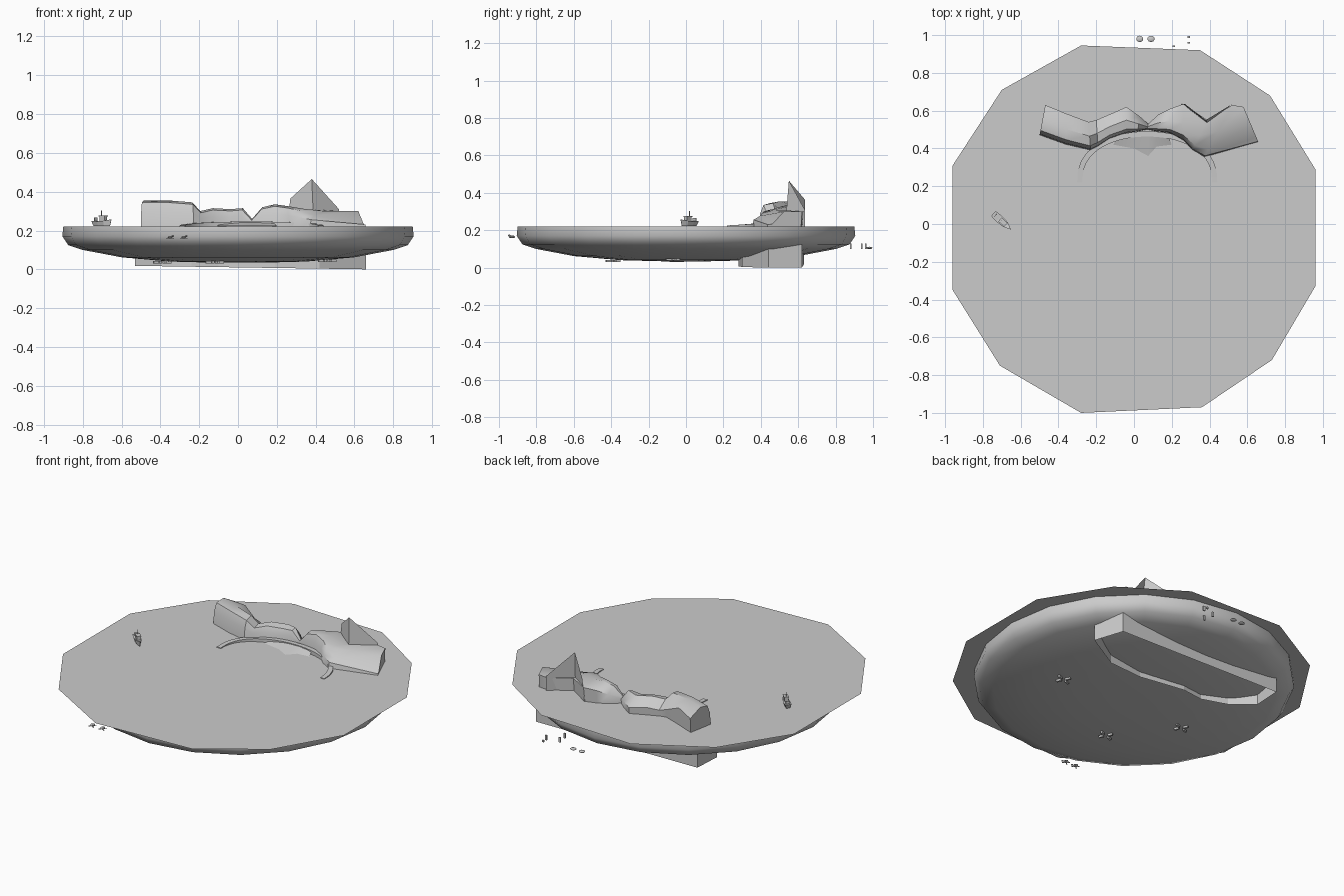
import bpy, bmesh, math
from math import sin, cos, pi
from mathutils import Vector, Matrix

cube = bpy.data.objects.get("Cube")
if cube:
    bpy.data.objects.remove(cube, do_unlink=True)

grey = bpy.data.materials.new("stone_grey")
grey.use_nodes = True
grey.diffuse_color = (0.6, 0.6, 0.6, 1)
grey.node_tree.nodes["Principled BSDF"].inputs["Base Color"].default_value = (0.6, 0.6, 0.6, 1)


def finish(name, bm, smooth=None, recalc=True):
    if recalc:
        bmesh.ops.recalc_face_normals(bm, faces=bm.faces)
    mesh = bpy.data.meshes.new(name)
    bm.to_mesh(mesh)
    bm.free()
    mesh.materials.append(grey)
    ob = bpy.data.objects.new(name, mesh)
    bpy.context.scene.collection.objects.link(ob)
    if smooth:
        bpy.ops.object.select_all(action='DESELECT')
        ob.select_set(True)
        bpy.context.view_layer.objects.active = ob
        bpy.ops.object.shade_smooth_by_angle(angle=math.radians(smooth))
    return ob


def bridge(bm, rows, closed=False):
    """Quads between successive rows of vertices."""
    for a, b in zip(rows, rows[1:]):
        n = len(a)
        for i in range(n if closed else n - 1):
            j = (i + 1) % n
            bm.faces.new((a[i], a[j], b[j], b[i]))


def box(bm, centre, size, turn=0):
    m = Matrix.Translation(centre) @ Matrix.Rotation(turn, 4, 'Z') @ Matrix.Diagonal((*size, 1))
    bmesh.ops.create_cube(bm, size=1, matrix=m)


def ball(bm, centre, size, turn=0):
    m = Matrix.Translation(centre) @ Matrix.Rotation(turn, 4, 'Z') @ Matrix.Diagonal((*size, 1))
    bmesh.ops.create_uvsphere(bm, u_segments=10, v_segments=6, radius=0.5, matrix=m)


# Water surface: a single irregular twelve-sided sheet
bm = bmesh.new()
outline = [(-.28, -1), (.36, -.97), (.73, -.72), (.96, -.33), (.96, .29), (.72, .68),
           (.35, .92), (-.28, .945), (-.70, .71), (-.96, .31), (-.96, -.35), (-.71, -.75)]
bm.faces.new([bm.verts.new((x, y, .222)) for x, y in outline])
finish("water_surface", bm, recalc=False)

# Sea bed bowl: turned profile
bm = bmesh.new()
profile = [(.9, .22), (.905, .17), (.875, .125), (.80, .10), (.6, .062), (.35, .04), (.12, .034)]
sides = 20
rows = [[bm.verts.new((r * cos(2 * pi * i / sides), r * sin(2 * pi * i / sides), z))
         for i in range(sides)] for r, z in profile]
bridge(bm, rows, closed=True)
bm.faces.new(rows[-1])
finish("sea_bed", bm, 45)

# Island skirt: open wall hanging below the bowl
bm = bmesh.new()
skirt = [(.66, .44), (.6, .62), (-.52, .63), (-.53, .45), (-.4, .35), (-.24, .3), (-.1, .32),
         (.05, .3), (.19, .28), (.42, .3)]
low = [bm.verts.new((x, y, .010 - .015 * x)) for x, y in skirt]
high = [bm.verts.new((x, y, .14)) for x, y in skirt]
bridge(bm, [low, high], closed=True)
finish("island_skirt", bm)

# Cliffs: ribs of front x, y, back x, y, front height, back height
ribs = [(-.50, .47, -.47, .63, .355, .31), (-.36, .42, -.36, .585, .355, .33),
        (-.23, .39, -.24, .54, .345, .27), (-.19, .41, -.20, .55, .30, .26),
        (-.13, .45, -.13, .58, .315, .27), (-.04, .48, -.04, .62, .31, .26),
        (.02, .49, .03, .57, .315, .26), (.07, .50, .075, .53, .26, .25),
        (.12, .49, .13, .58, .32, .28), (.19, .48, .19, .61, .335, .30),
        (.26, .44, .26, .635, .325, .31), (.31, .39, .39, .55, .31, .30),
        (.37, .35, .52, .63, .285, .30), (.66, .43, .58, .62, .24, .30)]
bm = bmesh.new()
rows = []
for xf, yf, xb, yb, zf, zb in ribs:
    f, b = Vector((xf, yf, 0)), Vector((xb, yb, 0))
    section = [(0, .2), (.04, .22 + (zf - .22) * .55), (.16, zf * .97), (.5, max(zf, zb)), (1, zb), (.97, .2)]
    rows.append([bm.verts.new(f.lerp(b, t) + Vector((0, 0, z))) for t, z in section])
bridge(bm, rows)
for end in (rows[0], rows[-1]):
    bm.faces.new(end)
finish("cliffs", bm, 40)

# Peak: two leaning panels meeting at a ridge, open at the back
bm = bmesh.new()
panel = [[(.25, .635, .22), (.39, .53, .22), (.52, .635, .22)],
         [(.27, .635, .365), (.38, .55, .465), (.52, .635, .31)]]
bridge(bm, [[bm.verts.new(p) for p in row] for row in panel])
finish("cliff_peak", bm, recalc=False)

# Curved path along the shore
bm = bmesh.new()
rows = []
steps = 28
for i in range(steps + 1):
    t = pi * i / steps
    lift = .226 + .02 * sin(t)
    rows.append([])
    for grow, z in ((-.012, .2), (-.012, lift), (.016, lift), (.016, .2)):
        x = .07 - (.355 + grow) * cos(t)
        y = .22 + (.255 + grow) * sin(t) ** .8
        rows[-1].append(bm.verts.new((x, y, z)))
bridge(bm, rows)
for end in (rows[0], rows[-1]):
    bm.faces.new(end)
finish("shore_path", bm, 40)

# Small rock spur inside the path
bm = bmesh.new()
base = [bm.verts.new((x, y, z)) for x, y, z in
        ((-.11, .42, .222), (0, .40, .223), (.075, .36, .223), (.12, .41, .223), (.2, .42, .222))]
crest = [bm.verts.new((x, .47, .243)) for x in (-.08, 0, .075, .12, .18)]
bridge(bm, [base, crest])
finish("rock_spur", bm, 60)

# Boat: hull lofted from stern to bow, with cabin and mast
bm = bmesh.new()
rows = []
for x, w, z in ((-.06, .018, .25), (-.02, .021, .247), (.025, .017, .25), (.065, .001, .258)):
    rows.append([bm.verts.new(p) for p in
                 ((x, -w, z), (x * .85, -w * .6, .224), (x * .85, w * .6, .224), (x, w, z))])
bridge(bm, rows, closed=True)
bm.faces.new(rows[0])
bm.faces.new(rows[-1])
box(bm, (.008, 0, .26), (.035, .022, .025))
box(bm, (.008, 0, .274), (.042, .027, .004))
box(bm, (-.005, 0, .288), (.003, .003, .03))
box(bm, (-.045, 0, .258), (.003, .024, .016))
bmesh.ops.transform(bm, verts=bm.verts,
                    matrix=Matrix.Translation((-.7, .015, 0)) @ Matrix.Rotation(-.74, 4, 'Z'))
finish("boat", bm)

# Swimming turtles in front of the bowl
for k, x in enumerate((-.35, -.28)):
    bm = bmesh.new()
    ball(bm, (x, -.93, .166), (.026, .03, .014))
    ball(bm, (x + .014, -.945, .172), (.012, .012, .01))
    for s in (-1, 1):
        for d in (-1, 1):
            box(bm, (x + s * .013, -.93 + d * .011, .160), (.012, .006, .003), s * d * .6)
    finish(f"turtle_{k + 1}", bm, 40)

# Flat floats and mooring posts behind the bowl
bm = bmesh.new()
for x in (.03, .09):
    ball(bm, (x, .98, .106), (.038, .034, .012))
finish("floats", bm, 40)
bm = bmesh.new()
for x, y, z in ((.29, .96, .115), (.29, .99, .105), (.21, .94, .115), (.22, .88, .115)):
    box(bm, (x, y, z), (.012, .008, .03 if z > .11 else .012))
finish("mooring_posts", bm)

# Small coral clusters under the bowl
bm = bmesh.new()
for cx, cy, z in ((-.12, -.39, .036), (-.39, -.05, .036), (.46, -.07, .044)):
    for i in range(4):
        a = i * pi / 2 + .4
        box(bm, (cx + .035 * cos(a), cy + .025 * sin(a), z), (.03, .012, .012), a)
finish("coral_clusters", bm)
